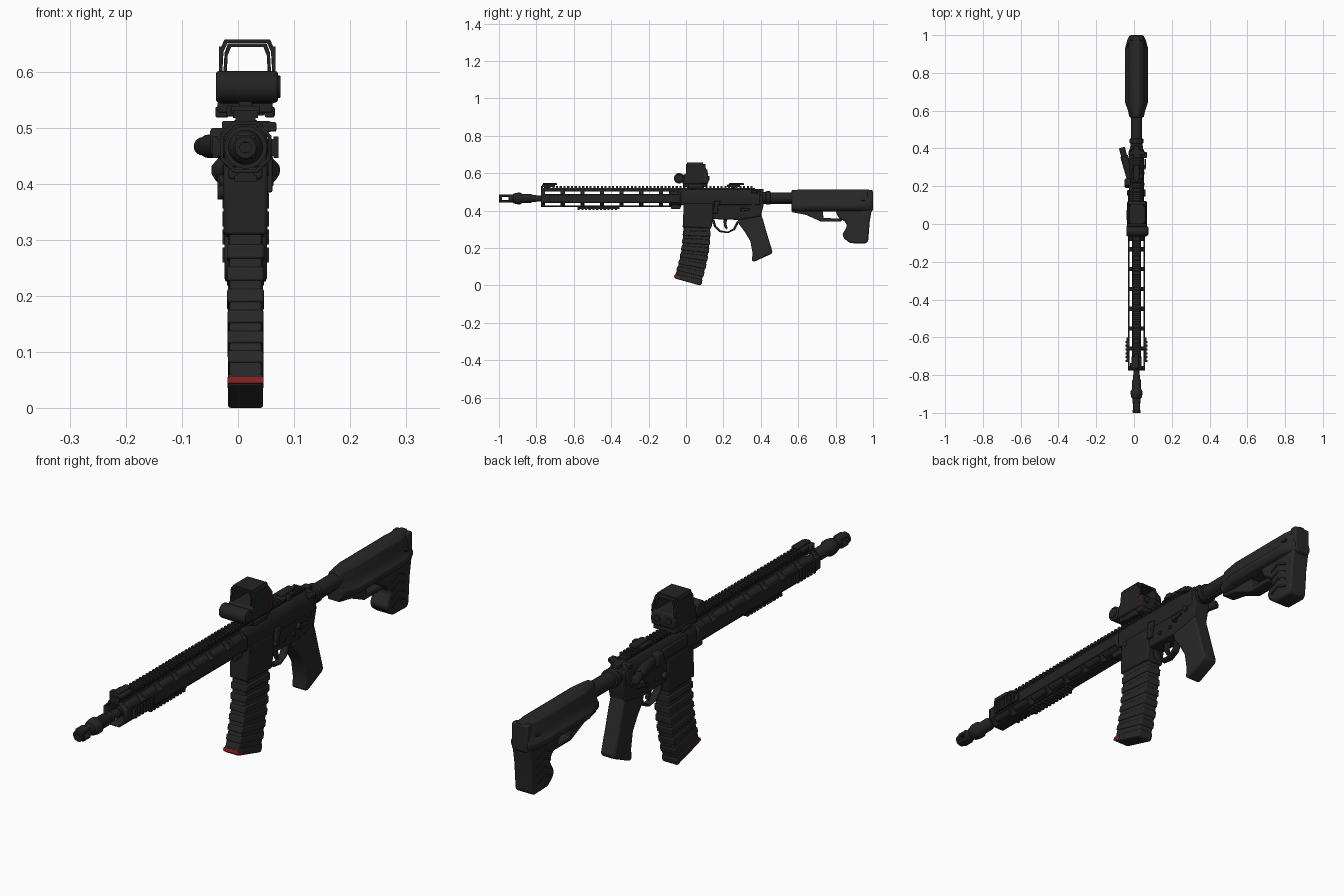
import bpy, bmesh, math
from mathutils import Vector, Matrix

if "Cube" in bpy.data.objects:
    bpy.data.objects.remove(bpy.data.objects["Cube"])

CX, BZ = 0.0135, 0.465      # centre plane and bore height

def material(name, col):
    m = bpy.data.materials.new(name)
    m.diffuse_color = (*col, 1)
    m.use_nodes = True
    m.node_tree.nodes["Principled BSDF"].inputs["Base Color"].default_value = m.diffuse_color
    return m

METAL = material("black_metal", (0.017, 0.017, 0.018))
POLY = material("dark_polymer", (0.021, 0.021, 0.021))
RED = material("red_accent", (0.22, 0.012, 0.012))

def finish(name, bm, mat, bevel=0, angle=35):
    bmesh.ops.recalc_face_normals(bm, faces=bm.faces)
    me = bpy.data.meshes.new(name)
    bm.to_mesh(me)
    bm.free()
    me.materials.append(mat)
    ob = bpy.data.objects.new(name, me)
    ob.location.x = CX
    bpy.context.collection.objects.link(ob)
    bpy.ops.object.select_all(action='DESELECT')
    ob.select_set(True)
    bpy.context.view_layer.objects.active = ob
    bpy.ops.object.shade_smooth_by_angle(angle=math.radians(angle))
    if bevel:
        b = ob.modifiers.new("bevel", 'BEVEL')
        b.width, b.segments, b.limit_method = bevel, 2, 'ANGLE'
    return ob

def add_prism(bm, pts, a, b, axis='x'):
    """Polygon (y,z) extruded along x, or (x,z) extruded along y."""
    put = (lambda p, t: (t, p[0], p[1])) if axis == 'x' else (lambda p, t: (p[0], t, p[1]))
    f = bm.faces.new([bm.verts.new(put(p, a)) for p in pts])
    r = bmesh.ops.extrude_face_region(bm, geom=[f])
    d = (b - a, 0, 0) if axis == 'x' else (0, b - a, 0)
    bmesh.ops.translate(bm, vec=d, verts=[v for v in r['geom'] if isinstance(v, bmesh.types.BMVert)])

def prism(name, pts, hw, mat, bevel=0, x=0, axis='x', span=None):
    bm = bmesh.new()
    a, b = span or (x - hw, x + hw)
    add_prism(bm, pts, a, b, axis)
    return finish(name, bm, mat, bevel)

def boxes(name, items, mat, bevel=0):
    """items: (x0,x1,y0,y1,z0,z1)"""
    bm = bmesh.new()
    for x0, x1, y0, y1, z0, z1 in items:
        add_prism(bm, [(y0, z0), (y1, z0), (y1, z1), (y0, z1)], x0, x1)
    return finish(name, bm, mat, bevel)

def loft(name, rings, mat, bevel=0, closed=True):
    bm = bmesh.new()
    rs = [[bm.verts.new(p) for p in r] for r in rings]
    n = len(rs[0])
    for a, b in zip(rs, rs[1:]):
        for i in range(n):
            bm.faces.new((a[i], a[(i+1) % n], b[(i+1) % n], b[i]))
    if closed:
        bm.faces.new(rs[0])
        bm.faces.new(rs[-1])
    return finish(name, bm, mat, bevel)

def lathe(name, prof, mat, z=BZ, n=24):
    ring = lambda y, r: [(r*math.cos(k*math.tau/n), y, z + r*math.sin(k*math.tau/n)) for k in range(n)]
    return loft(name, [ring(y, r) for y, r in prof], mat)

def rod(name, a, b, r, mat, r2=None, bevel=0):
    a, b = Vector(a), Vector(b)
    bm = bmesh.new()
    rot = (b - a).to_track_quat('Z', 'Y').to_matrix().to_4x4()
    bmesh.ops.create_cone(bm, cap_ends=True, segments=20, radius1=r, radius2=r2 or r,
                          depth=(b - a).length, matrix=Matrix.Translation((a + b)/2) @ rot)
    return finish(name, bm, mat, bevel)

# Barrel and muzzle device
lathe("barrel", [(-0.89, .016), (-0.76, .016), (-0.76, .019), (-0.05, .019)], METAL)
lathe("muzzle_collar", [(-.95, .012), (-.95, .022), (-.925, .022), (-.92, .027), (-.9, .031), (-.885, .031),
                        (-.875, .024), (-.83, .024), (-.82, .019), (-.8, .019)], METAL)
lathe("muzzle_ring", [(-.985, .010), (-.985, .022), (-.997, .022), (-1, .019), (-1, .010), (-.985, .010)], METAL)
boxes("muzzle_prongs", [(-.018, .018, -.99, -.945, BZ + s*.015 - .006, BZ + s*.015 + .006) for s in (-1, 1)], METAL, .003)

# Slotted octagonal handguard
R, F = .046, .021
octo = [(F, R), (R, F), (R, -F), (F, -R), (-F, -R), (-R, -F), (-R, F), (-F, R)]
ys, y = [-.775], -.775
for k in range(7):
    ys += [y + .022, y + .105]
    y += .105
ys.append(-.028)
bm = bmesh.new()
for i in range(8):
    a, b = Vector(octo[i]), Vector(octo[(i+1) % 8])
    ts = (0, .14, .86, 1) if i % 2 == 0 else (0, 1)
    for j in range(len(ys) - 1):
        for k in range(len(ts) - 1):
            if len(ts) == 4 and k == 1 and j % 2 == 1:
                continue
            p, q = a.lerp(b, ts[k]), a.lerp(b, ts[k+1])
            bm.faces.new([bm.verts.new((c.x, yy, BZ + c.y)) for c, yy in
                          ((p, ys[j]), (q, ys[j]), (q, ys[j+1]), (p, ys[j+1]))])
bmesh.ops.remove_doubles(bm, verts=bm.verts, dist=1e-5)
hg = finish("handguard", bm, METAL)
s = hg.modifiers.new("wall", 'SOLIDIFY')
s.thickness, s.offset = .007, -1
lathe("barrel_nut", [(-.09, .03), (-.09, .038), (-.02, .038), (-.02, .03)], METAL)
boxes("handguard_clamp", [(-.03, .03, -.08, -.03, .408, .43)], METAL, .005)

# Toothed rails: top, sides, underside
def teeth(y0, y1, pitch=.02):
    return [(y0 + k*pitch, y0 + k*pitch + pitch*.55) for k in range(int((y1 - y0)/pitch + .01))]
boxes("top_rail", [(-.018, .018, -.775, .37, .505, .522)] +
      [(-.022, .022, a, b, .517, .531) for a, b in teeth(-.775, .37)], METAL)
for s, nm in ((-1, "right"), (1, "left")):
    boxes("side_rail_" + nm, [tuple(sorted((s*.044, s*.052))) + (-.73, -.60, BZ - .015, BZ + .015)] +
          [tuple(sorted((s*.050, s*.059))) + (a, b, BZ - .019, BZ + .019) for a, b in teeth(-.73, -.6)], METAL)
boxes("bottom_rail", [(-.015, .015, -.58, -.355, .41, .422)] +
      [(-.02, .02, a, b, .403, .415) for a, b in teeth(-.58, -.355)], METAL)

# Folded sights
boxes("front_sight", [(-.026, .026, -.77, -.70, .525, .539), (-.012, .012, -.765, -.69, .536, .547),
                      (-.034, -.02, -.76, -.735, .52, .54)], METAL, .003)
boxes("rear_sight", [(-.026, .026, .22, .29, .525, .539), (-.015, .015, .23, .31, .536, .547),
                     (.02, .034, .24, .265, .522, .54)], METAL, .003)

# Upper and lower receiver
up = [(-.036, .43), (.036, .43), (.04, .47), (.034, .497), (.02, .514), (-.02, .514), (-.034, .497), (-.04, .47)]
prism("upper_receiver", up, 0, METAL, .004, axis='y', span=(-.035, .395))
prism("lower_receiver", [(-.01, .45), (-.012, .40), (.13, .40), (.14, .355), (.29, .35), (.40, .37),
                         (.415, .43), (.41, .49), (.38, .49), (.37, .45)], .034, METAL, .005)
prism("magazine_well", [(-.012, .44), (-.018, .308), (.0, .312), (.135, .305), (.145, .35), (.145, .44)], .039, METAL, .006)
boxes("charging_handle", [(-.042, .045, .365, .385, .492, .512), (-.015, .015, .36, .415, .495, .515),
                          (.03, .055, .35, .38, .493, .51)], METAL, .003)
boxes("ejection_cover", [(-.045, -.035, .03, .18, .452, .492)], METAL, .003)
prism("case_deflector", [(.19, .45), (.24, .45), (.24, .50), (.205, .50)], 0, METAL, .006, span=(-.063, -.03))
rod("forward_assist_body", (-.028, .23, .468), (-.066, .36, .467), .021, METAL, bevel=.003)
rod("forward_assist_button", (-.062, .345, .467), (-.078, .405, .467), .016, METAL, bevel=.004)
for i, (py, pz, r) in enumerate([(.01, .425, .011), (.36, .425, .011), (.21, .385, .007), (.27, .385, .007)]):
    rod("receiver_pin_%d" % i, (-.041, py, pz), (.041, py, pz), r, METAL)
for s, nm in ((-1, "right"), (1, "left")):
    rod("selector_hub_" + nm, (s*.03, .30, .405), (s*.047, .30, .405), .012, METAL)
    prism("selector_lever_" + nm, [(.295, .396), (.345, .403), (.345, .412), (.295, .414)], .004, METAL, .002, x=s*.046)
prism("bolt_catch", [(.145, .385), (.17, .385), (.172, .42), (.185, .45), (.15, .452), (.15, .42)], .007, METAL, .003, x=.041)
rod("magazine_release", (-.05, .165, .385), (-.03, .165, .385), .013, METAL)

# Trigger and guard
path = [(.14, .352), (.15, .312), (.18, .285), (.225, .279), (.262, .297), (.285, .34)]
inner = [(.152, .352), (.161, .317), (.185, .294), (.223, .288), (.253, .304), (.272, .345)]
prism("trigger_guard", path + inner[::-1], .014, METAL, .003)
prism("trigger", [(.2, .36), (.225, .36), (.215, .335), (.222, .305), (.215, .298), (.203, .318)], .008, METAL, .002)

# Pistol grip
prism("pistol_grip", [(.275, .36), (.40, .385), (.415, .34), (.435, .27), (.463, .178), (.455, .168),
                      (.365, .127), (.352, .133), (.356, .17), (.345, .235), (.315, .285), (.285, .325)], .031, POLY, .013)

# Curved magazine with ribs
def mag(t):
    def curve(p, t):
        return tuple((1-t)**2*a + 2*t*(1-t)*b + t*t*c for a, b, c in zip(*p))
    return (curve(((-.012, .34), (-.013, .18), (-.058, .055)), t),
            curve(((.130, .34), (.132, .17), (.079, .012)), t))

def mag_band(name, t0, t1, hw, grow, mat, bevel, n=6):
    fr, bk = [], []
    for k in range(n + 1):
        f, b = mag(t0 + (t1 - t0)*k/n)
        fr.append((f[0] - grow, f[1]))
        bk.append((b[0] + grow, b[1]))
    return prism(name, fr + bk[::-1], hw, mat, bevel)

mag_band("magazine_body", 0, 1, .029, 0, POLY, .004, 12)
for k in range(6):
    t = .15 + k*.132
    mag_band("magazine_rib_%d" % k, t, t + .085, .0335 - k*.0004, .003, POLY, .004, 3)
prism("magazine_base", [(-.057, .062), (-.064, .043), (-.055, .036), (.075, .0), (.084, .008), (.088, .03)], .031, POLY, .004)
prism("magazine_base_trim", [(-.061, .056), (-.066, .045), (-.035, .036), (-.032, .046)], .0318, RED)

# Holographic sight
boxes("sight_mount", [(-.05, .048, -.015, .115, .526, .548), (-.054, -.03, .02, .075, .518, .538),
                      (.034, .052, .01, .09, .518, .538)], METAL, .004)
prism("sight_body", [(-.02, .543), (.118, .543), (.122, .57), (.115, .598), (-.005, .598), (-.02, .585)], .051, METAL, .006, x=.003)
rod("sight_battery_housing", (-.053, -.037, .573), (.058, -.037, .573), .028, METAL, bevel=.005)
rod("sight_battery_cap", (.05, -.037, .573), (.0625, -.037, .573), .020, METAL, bevel=.002)

def arch(h, top, t, z0=.59):
    out = [(-h, z0), (-h*.94, top - .016), (-h*.8, top), (h*.8, top), (h*.94, top - .016), (h, z0)]
    i = h - t
    return out + [(i, z0), (i*.94, top - t - .015), (i*.78, top - t), (-i*.78, top - t), (-i*.94, top - t - .015), (-i, z0)]
prism("sight_hood", arch(.051, .657, .006), 0, METAL, axis='y', x=0, span=(.005, .092)).location.x += .003
prism("sight_window_frame", arch(.043, .65, .006), 0, METAL, axis='y', span=(.0, .105)).location.x += .003
for s, nm in ((-1, "right"), (1, "left")):
    prism("sight_hood_cheek_" + nm, [(-.002, .59), (.118, .59), (.115, .615), (.092, .645), (.005, .645)],
          .003, METAL, x=.003 + s*.0475)
for i, z in enumerate((.568, .588)):
    rod("sight_button_%d" % i, (.05, .105, z), (.0565, .105, z), .005, RED)
    rod("sight_rear_knob_%d" % i, (-.025 + i*.05, .11, .573), (-.025 + i*.05, .126, .573), .012, METAL)

# Buffer tube and its nut
lathe("buffer_tube", [(.39, .032), (.425, .032), (.43, .036), (.45, .036), (.452, .029), (.62, .029)], METAL, z=.468)
boxes("buffer_tube_key", [(-.01, .01, .44, .6, .435, .45)], METAL, .003)

# Stock body: flared cross-section lofted along y
half = [(.016, .512), (.034, .499), (.044, .465), (.049, .445), (.061, .432), (.061, .418), (.052, .404), (.03, .395)]
def stock_ring(y, sx, drop=0):
    pts = [(x*sx, z) for x, z in half]
    pts += [(-x, z) for x, z in pts[::-1]]
    return [(x, y, z - drop*(z - .45)) for x, z in pts]
loft("stock_body", [stock_ring(.565, .62, .05), stock_ring(.60, .75), stock_ring(.645, 1), stock_ring(.93, 1),
                    stock_ring(.975, .8), stock_ring(.997, .62, .03)], POLY, .003)
# Lower strut and butt
prism("stock_strut", [(.565, .42), (.565, .392), (.64, .378), (.72, .342), (.83, .342), (.84, .358), (.735, .36),
                      (.73, .42)], .026, POLY, .004)
prism("stock_butt", [(.79, .42), (.815, .362), (.85, .342), (.862, .318), (.836, .272), (.846, .25), (.877, .226),
                     (.962, .224), (.974, .235), (.982, .34), (.997, .43), (.997, .45)], .038, POLY, .010)
boxes("butt_pad", [(-.034, .034, .97, 1.0, .40, .505)], POLY, .006)
# Raised grip ribs on the butt sides and sling slot
for s, nm in ((-1, "right"), (1, "left")):
    for k in range(4):
        z = .26 + k*.032
        prism("butt_rib_%s_%d" % (nm, k), [(.865, z), (.905, z + .018), (.945, z), (.945, z + .008), (.905, z + .027), (.865, z + .008)],
              .003, POLY, x=s*.0385)
    boxes("sling_socket_" + nm, [(s*.043 - .006, s*.043 + .006, .935, .957, .452, .462)], METAL, .002)
